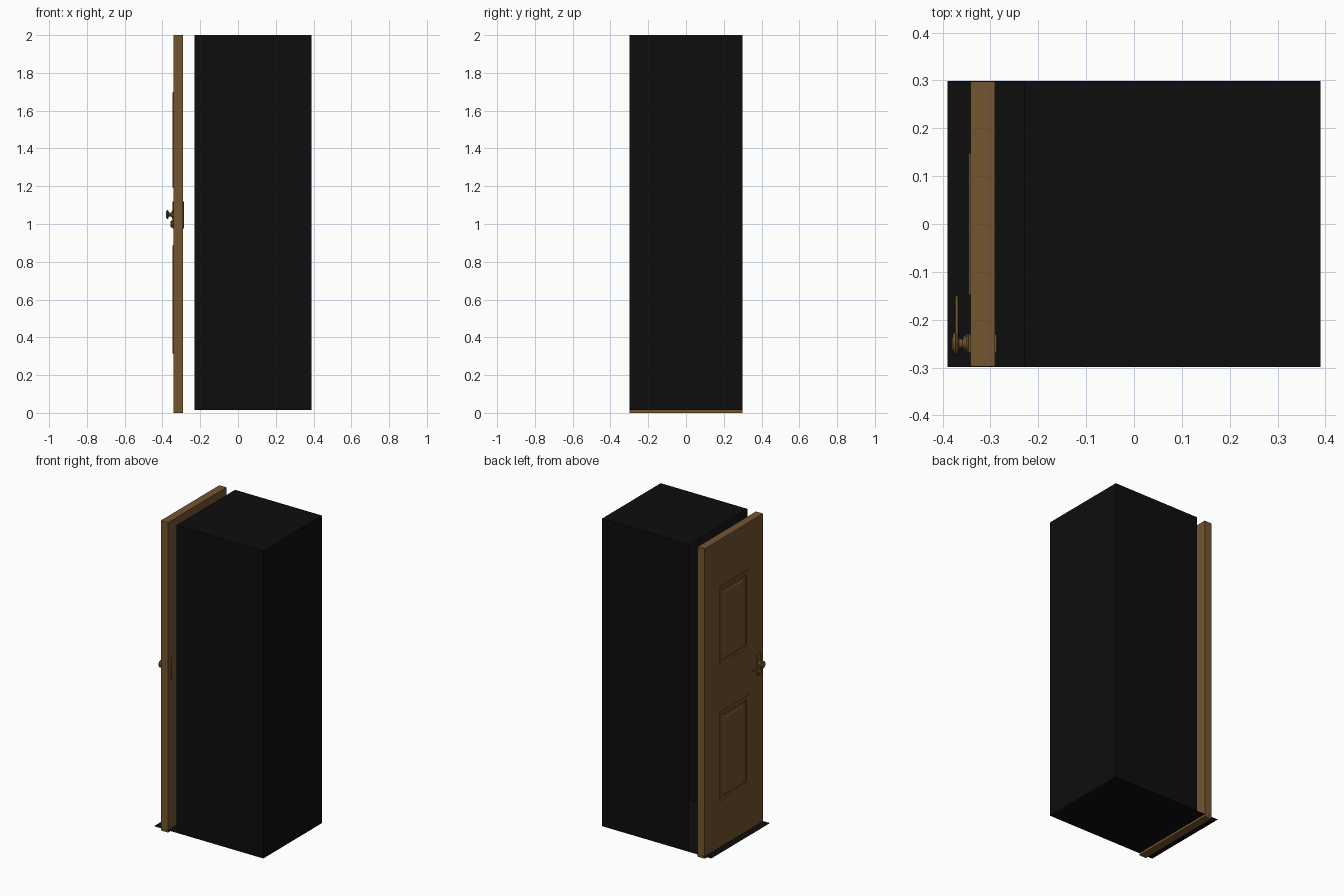
import bpy, bmesh, math
from mathutils import Matrix, Vector

if "Cube" in bpy.data.objects:
    bpy.data.objects.remove(bpy.data.objects["Cube"])


def material(name, col):
    m = bpy.data.materials.new(name)
    m.diffuse_color = (*col, 1)
    m.use_nodes = True
    m.node_tree.nodes["Principled BSDF"].inputs["Base Color"].default_value = m.diffuse_color
    return m


WOOD = material("brown", (0.17, 0.09, 0.028))
BLACK = material("black", (0.004, 0.004, 0.004))


def finish(name, bm, mat, smooth=False):
    me = bpy.data.meshes.new(name)
    bm.to_mesh(me)
    bm.free()
    ob = bpy.data.objects.new(name, me)
    bpy.context.collection.objects.link(ob)
    me.materials.append(mat)
    if smooth:
        bpy.ops.object.select_all(action='DESELECT')
        bpy.context.view_layer.objects.active = ob
        ob.select_set(True)
        bpy.ops.object.shade_smooth_by_angle(angle=math.radians(40))
    return ob


def box(name, lo, hi, mat, bevel=0):
    lo, hi = Vector(lo), Vector(hi)
    bm = bmesh.new()
    bmesh.ops.create_cube(bm, size=1, matrix=Matrix.Translation((lo + hi) / 2) @ Matrix.Diagonal((*(hi - lo), 1)))
    if bevel:
        bmesh.ops.bevel(bm, geom=bm.edges[:], offset=bevel, segments=2, affect='EDGES', profile=0.5)
    return finish(name, bm, mat)


def lathe_x(name, profile, y, z, mat, n=24):
    """Revolve (x, radius) points around an axis along x."""
    bm = bmesh.new()
    rings = [[bm.verts.new((x, y + r * math.cos(2 * math.pi * i / n), z + r * math.sin(2 * math.pi * i / n)))
              for i in range(n)] for x, r in profile]
    for a, b in zip(rings, rings[1:]):
        for i in range(n):
            bm.faces.new((a[i], a[(i + 1) % n], b[(i + 1) % n], b[i]))
    bm.faces.new(rings[0])
    bm.faces.new(rings[-1])
    bmesh.ops.recalc_face_normals(bm, faces=bm.faces[:])
    return finish(name, bm, mat, True)


def panel(name, z0, z1, steps):
    """Stepped rectangular moulding: each step is (inset, x)."""
    bm = bmesh.new()
    rings = []
    for d, x in steps:
        h = 0.15 - d
        rings.append([bm.verts.new((x, y, z)) for y, z in
                      ((-h, z0 + d), (h, z0 + d), (h, z1 - d), (-h, z1 - d))])
    for a, b in zip(rings, rings[1:]):
        for i in range(4):
            j = (i + 1) % 4
            bm.faces.new((a[j], a[i], b[i], b[j]))
    bm.faces.new(rings[-1][::-1])
    return finish(name, bm, WOOD)


# Dark room shell, open on the side behind the door
bm = bmesh.new()
bmesh.ops.create_cube(bm, size=1, matrix=Matrix.Translation((0.08, 0, 1.0075)) @ Matrix.Diagonal((0.62, 0.598, 1.985, 1)))
drop = [f for f in bm.faces if f.normal.x < -0.9 or f.normal.z < -0.9]
bmesh.ops.delete(bm, geom=drop, context='FACES_ONLY')
finish("room_shell", bm, BLACK)

# Floor sheet running out under the door
bm = bmesh.new()
bmesh.ops.create_grid(bm, x_segments=1, y_segments=1, size=0.5,
                      matrix=Matrix.Translation((0, 0, 0.015)) @ Matrix.Diagonal((0.78, 0.598, 1, 1)))
finish("floor", bm, BLACK)

# Door slab and its two raised panels
box("door_slab", (-0.342, -0.298, 0), (-0.291, 0.298, 2), WOOD)
STEPS = [(0, -0.341), (0.004, -0.3455), (0.026, -0.3455), (0.030, -0.3425),
         (0.050, -0.3425), (0.056, -0.3455)]
panel("upper_panel", 1.19, 1.70, STEPS)
panel("lower_panel", 0.31, 0.89, STEPS)

# Lock plates on both sides
HY = -0.25
box("outer_lock_plate", (-0.347, HY - 0.02, 0.975), (-0.341, HY + 0.02, 1.12), WOOD, 0.002)
box("inner_lock_plate", (-0.292, HY - 0.02, 0.975), (-0.287, HY + 0.02, 1.12), WOOD, 0.002)

# Handle: collar, stem and rounded head
lathe_x("handle_stem", [(-0.342, 0.021), (-0.349, 0.021), (-0.352, 0.013), (-0.358, 0.009), (-0.366, 0.011),
                        (-0.369, 0.020), (-0.373, 0.024), (-0.378, 0.021), (-0.381, 0.012)], HY, 1.05, WOOD)
box("handle_lever", (-0.374, HY, 1.040), (-0.367, -0.15, 1.060), WOOD, 0.0025)

# Key cylinders
lathe_x("outer_key_cylinder", [(-0.342, 0.019), (-0.352, 0.019), (-0.357, 0.014)], HY, 1.0, WOOD)
lathe_x("inner_key_cylinder", [(-0.292, 0.015), (-0.286, 0.015), (-0.285, 0.012)], HY, 1.0, WOOD)
